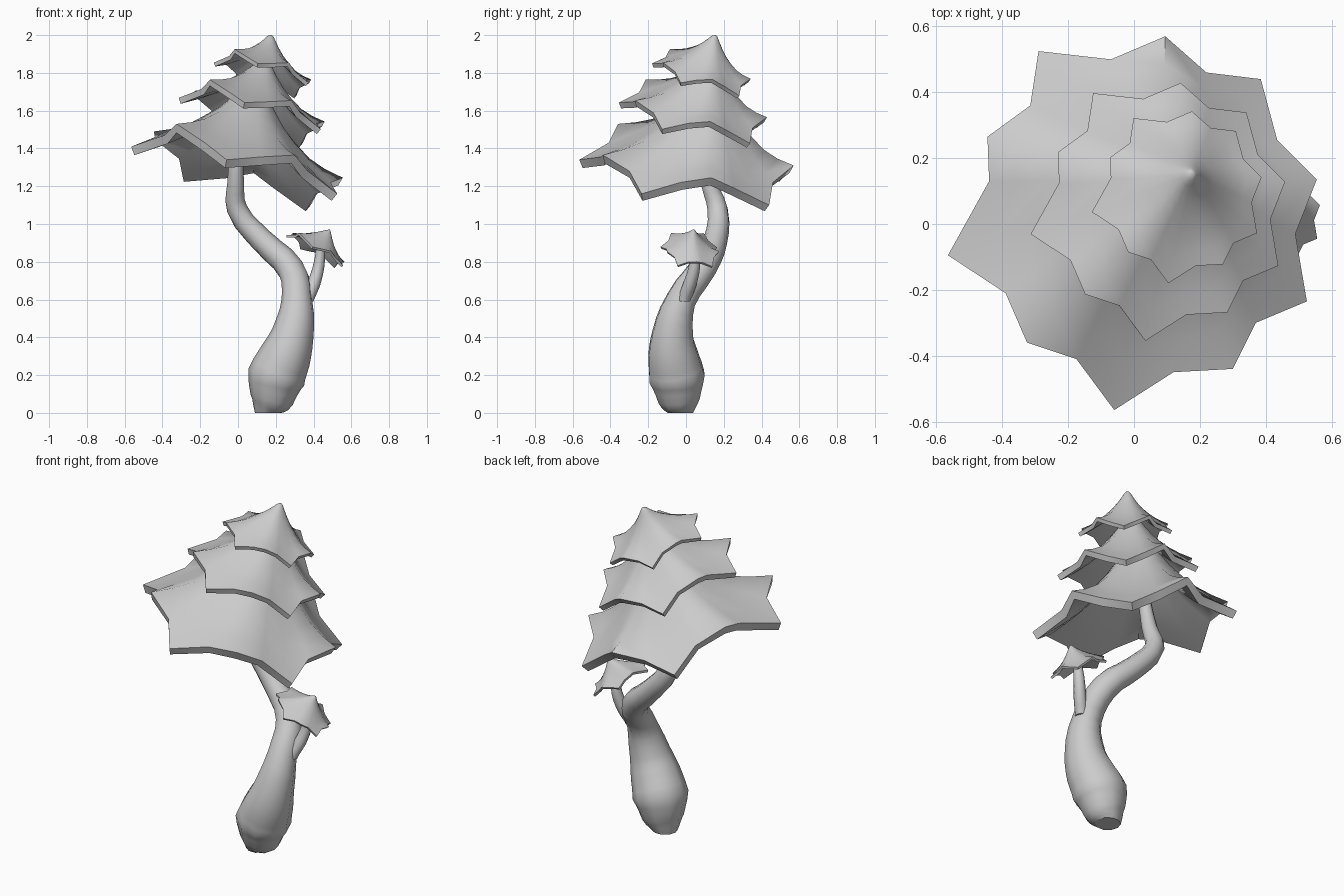
import bpy, bmesh
from mathutils import Vector

if "Cube" in bpy.data.objects:
    bpy.data.objects.remove(bpy.data.objects["Cube"])

# Rim of the lowest cap: five drooping long points alternating with five raised ones
RIM = [(.525, -.235, 1.16), (.49, -.03, 1.22), (.555, .135, 1.245), (.435, .255, 1.19),
       (.385, .44, 1.10), (.22, .46, 1.22), (.095, .57, 1.31), (-.07, .50, 1.28),
       (-.29, .525, 1.26), (-.315, .36, 1.38), (-.445, .265, 1.49), (-.44, .13, 1.46),
       (-.565, -.095, 1.41), (-.39, -.21, 1.47), (-.325, -.36, 1.53), (-.175, -.41, 1.43),
       (-.06, -.565, 1.34), (.12, -.45, 1.355), (.30, -.44, 1.365), (.37, -.30, 1.28)]

# Radial steps from apex to rim: (fraction outwards, fraction of height kept)
STEPS = [(.035, .995), (.075, .96), (.13, .86), (.22, .71), (.35, .53), (.5, .375),
         (.66, .22), (.83, .10), (1, 0)]


def cap(name, scale, shift, apex, tilt=(0, 0)):
    """Star-shaped flared cap shell, a scaled and tilted copy of RIM below an apex."""
    bm = bmesh.new()
    apex = Vector(apex)
    rim = [Vector((x * scale + shift[0], y * scale + shift[1],
                   z * scale + shift[2] + tilt[0] * x + tilt[1] * y)) for x, y, z in RIM]
    n = len(rim)
    top = bm.verts.new(apex)
    prev = None
    for t, h in STEPS:
        pts = []
        for p in rim:
            v = apex.lerp(p, t)
            v.z = p.z + (apex.z - p.z) * h
            pts.append(v)
        # soften the folds towards the middle
        w = .5 * min(1, 1.3 * (1 - t))
        for _ in range(2):
            pts = [pts[i].lerp((pts[i - 1] + pts[(i + 1) % n]) / 2, w) for i in range(n)]
        ring = [bm.verts.new(v) for v in pts]
        for i in range(n):
            j = (i + 1) % n
            if prev is None:
                bm.faces.new((top, ring[i], ring[j]))
            else:
                bm.faces.new((prev[i], ring[i], ring[j], prev[j]))
        prev = ring
    me = bpy.data.meshes.new(name)
    bm.to_mesh(me)
    bm.free()
    ob = bpy.data.objects.new(name, me)
    bpy.context.collection.objects.link(ob)
    for o in bpy.context.selected_objects:
        o.select_set(False)
    bpy.context.view_layer.objects.active = ob
    ob.select_set(True)
    mod = ob.modifiers.new("thickness", 'SOLIDIFY')
    mod.thickness = .048 * scale
    mod.offset = -1
    bpy.ops.object.modifier_apply(modifier=mod.name)
    bpy.ops.object.shade_smooth_by_angle(angle=1.05)


def stem(name, pts, sides):
    """Tapered tube through (x, y, z, radius) points, starting vertically."""
    cu = bpy.data.curves.new(name, 'CURVE')
    cu.dimensions = '3D'
    cu.bevel_depth = 1
    cu.bevel_resolution = sides
    cu.resolution_u = 3
    cu.use_fill_caps = True
    sp = cu.splines.new('BEZIER')
    sp.bezier_points.add(len(pts) - 1)
    for bp, (x, y, z, r) in zip(sp.bezier_points, pts):
        bp.co = (x, y, z)
        bp.radius = r
        bp.handle_left_type = bp.handle_right_type = 'AUTO'
    b = sp.bezier_points[0]
    b.handle_left_type = b.handle_right_type = 'FREE'
    b.handle_left = b.co - Vector((0, 0, .025))
    b.handle_right = b.co + Vector((0, 0, .025))
    bpy.context.collection.objects.link(bpy.data.objects.new(name, cu))


# Bulbous winding trunk and side shoot
stem("trunk", [(.16, -.03, 0, .07), (.178, -.037, .07, .115), (.203, -.048, .19, .154),
               (.25, -.068, .3, .138), (.29, -.07, .42, .112), (.312, -.025, .6, .081),
               (.28, .085, .76, .074), (.13, .155, .91, .064), (-.005, .167, 1.08, .055),
               (-.012, .12, 1.22, .044), (-.005, .09, 1.38, .036), (.03, .10, 1.55, .03)], 3)
stem("side_shoot", [(.365, -.01, .59, .035), (.40, .02, .68, .035),
                    (.428, .045, .78, .03), (.44, .04, .90, .022)], 2)

# Three stacked caps and the small one on the side shoot
cap("lower_cap", 1, (0, 0, 0), (.10, .17, 1.77))
cap("middle_cap", .69, (.076, .035, .69), (.145, .155, 1.88), (0, -.05))
cap("upper_cap", .46, (.132, .08, 1.2), (.175, .155, 2.0), (0, -.06))
cap("small_cap", .275, (.412, .02, .505), (.485, .04, .97), (-.085, 0))
